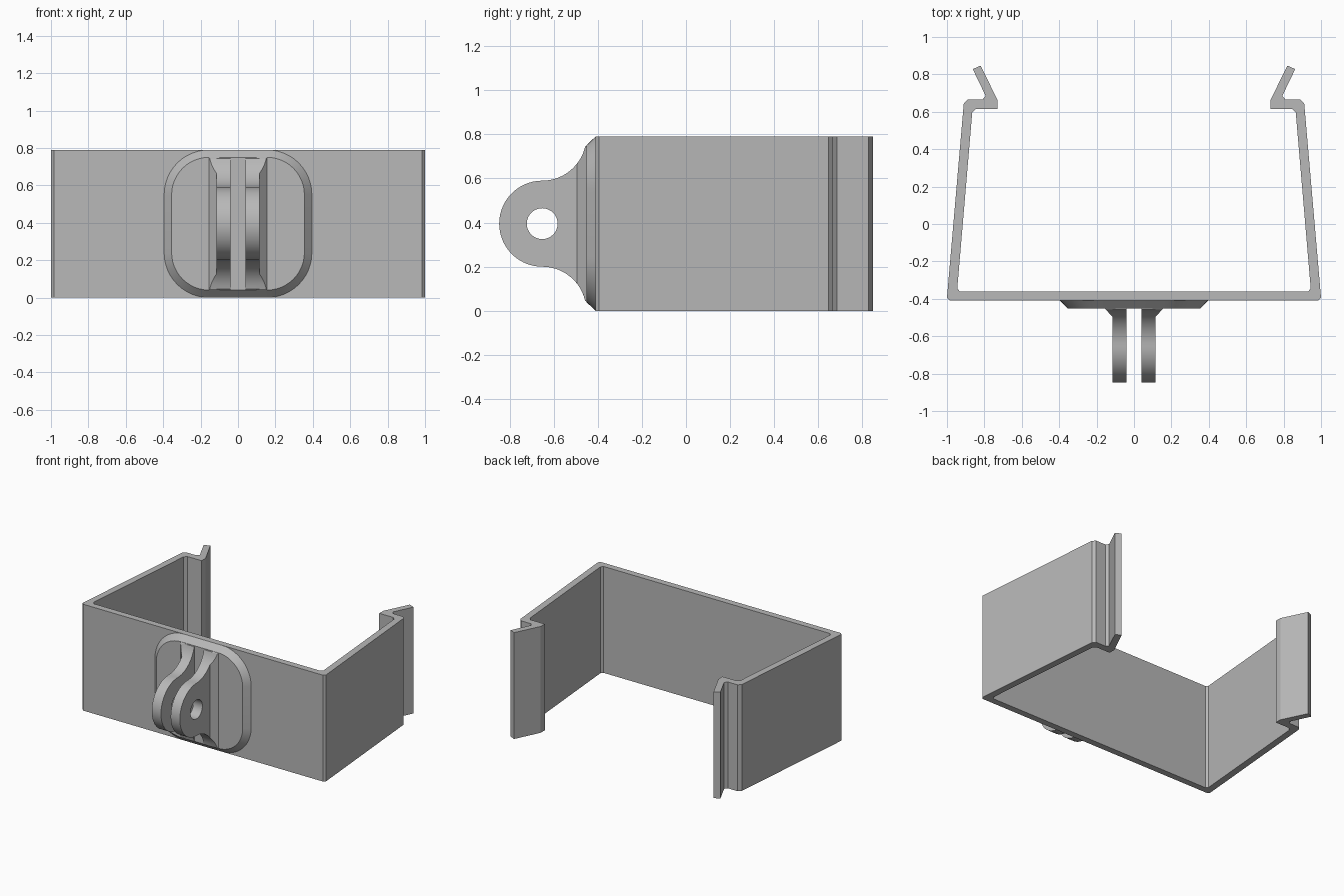
import bpy, bmesh
from math import sin, cos, pi, radians, sqrt

cube = bpy.data.objects.get("Cube")
if cube:
    bpy.data.objects.remove(cube, do_unlink=True)

GREY = (0.48, 0.48, 0.48, 1)
mat = bpy.data.materials.new("grey plastic")
mat.use_nodes = True
mat.diffuse_color = GREY
mat.node_tree.nodes["Principled BSDF"].inputs["Base Color"].default_value = GREY

HEIGHT = 0.79
MID = HEIGHT / 2
FRONT = -0.41
PAD_FACE = -0.452
HUB_Y, HUB_R = -0.652, 0.195


def loft(name, sections):
    """Join equal-length rings of points into one closed solid."""
    bm = bmesh.new()
    rings = [[bm.verts.new(p) for p in s] for s in sections]
    n = len(rings[0])
    for a, b in zip(rings, rings[1:]):
        for i in range(n):
            j = (i + 1) % n
            bm.faces.new((a[i], a[j], b[j], b[i]))
    bm.faces.new(rings[0][::-1])
    bm.faces.new(rings[-1])
    bmesh.ops.recalc_face_normals(bm, faces=bm.faces)
    mesh = bpy.data.meshes.new(name)
    bm.to_mesh(mesh)
    bm.free()
    mesh.materials.append(mat)
    obj = bpy.data.objects.new(name, mesh)
    bpy.context.collection.objects.link(obj)
    return obj


def smooth(obj):
    bpy.ops.object.select_all(action='DESELECT')
    obj.select_set(True)
    bpy.context.view_layer.objects.active = obj
    bpy.ops.object.shade_smooth_by_angle(angle=radians(30))


def arc(cu, cv, r, start, end, steps):
    angles = [radians(start + (end - start) * i / steps) for i in range(steps + 1)]
    return [(cu + r * cos(a), cv + r * sin(a)) for a in angles]


# Clip bracket: one half of the plan outline, mirrored, then raised
half = [(0.985, FRONT), (1.0, -0.395), (0.91, 0.645), (0.89, 0.665),
        (0.81, 0.665), (0.793, 0.685), (0.862, 0.828), (0.82, 0.847),
        (0.73, 0.663), (0.73, 0.615), (0.845, 0.615), (0.865, 0.595),
        (0.945, -0.345), (0.93, -0.362)]
outline = half + [(-x, y) for x, y in reversed(half)]
loft("clip_bracket", [[(x, y, z) for x, y in outline] for z in (0, HEIGHT)])


# Mounting pad: rounded square with a bevelled rim
def rounded_square(y, size, r):
    c = size - r
    pts = []
    for sx, sz, a in ((1, 1, 0), (-1, 1, 90), (-1, -1, 180), (1, -1, 270)):
        pts += arc(sx * c, MID + sz * c, r, a, a + 90, 12)
    return [(x, y, z) for x, z in pts]


smooth(loft("mounting_pad", [rounded_square(FRONT + 0.01, MID, 0.24),
                             rounded_square(FRONT, MID, 0.24),
                             rounded_square(PAD_FACE, MID - 0.04, 0.2)]))

# Fin profile: round hub with concave shoulders flowing into the pad
FILLET = 0.2
upper = [(-0.44, 0.75)] + arc(HUB_Y, MID + HUB_R + FILLET, FILLET, -13, -90, 14)
hub = arc(HUB_Y, MID, HUB_R, 90, 270, 28)[1:-1]
profile = upper + hub + [(y, HEIGHT - z) for y, z in reversed(upper)]


def shoulder(y):
    """Half height of the fin at depth y."""
    return min(0.355, HUB_R + FILLET - sqrt(max(0, FILLET**2 - (y - HUB_Y)**2)))


for side, label in ((1, "left"), (-1, "right")):
    fin = loft(label + "_fin", [[(side * x, y, z) for y, z in profile]
                                for x in (0.04, 0.115)])
    # Bolt hole
    ring = arc(HUB_Y, MID, 0.07, 0, 360, 32)[:-1]
    cutter = loft("hole_cutter", [[(side * x, y, z) for y, z in ring]
                                  for x in (0, 0.2)])
    cutter.hide_render = True
    cut = fin.modifiers.new("bolt_hole", 'BOOLEAN')
    cut.operation = 'DIFFERENCE'
    cut.solver = 'EXACT'
    cut.object = cutter
    bpy.context.view_layer.objects.active = fin
    bpy.ops.object.modifier_apply(modifier=cut.name)
    bpy.data.objects.remove(cutter, do_unlink=True)
    smooth(fin)

    # Sloped root that widens the fin against the pad
    sections = []
    for i in range(7):
        y = -0.495 + i * 0.045 / 6
        h, x = shoulder(y), 0.116 + i * 0.042 / 6
        sections.append([(side * 0.1, y, MID - h), (side * x, y, MID - h),
                         (side * x, y, MID + h), (side * 0.1, y, MID + h)])
    smooth(loft(label + "_fin_root", sections))
